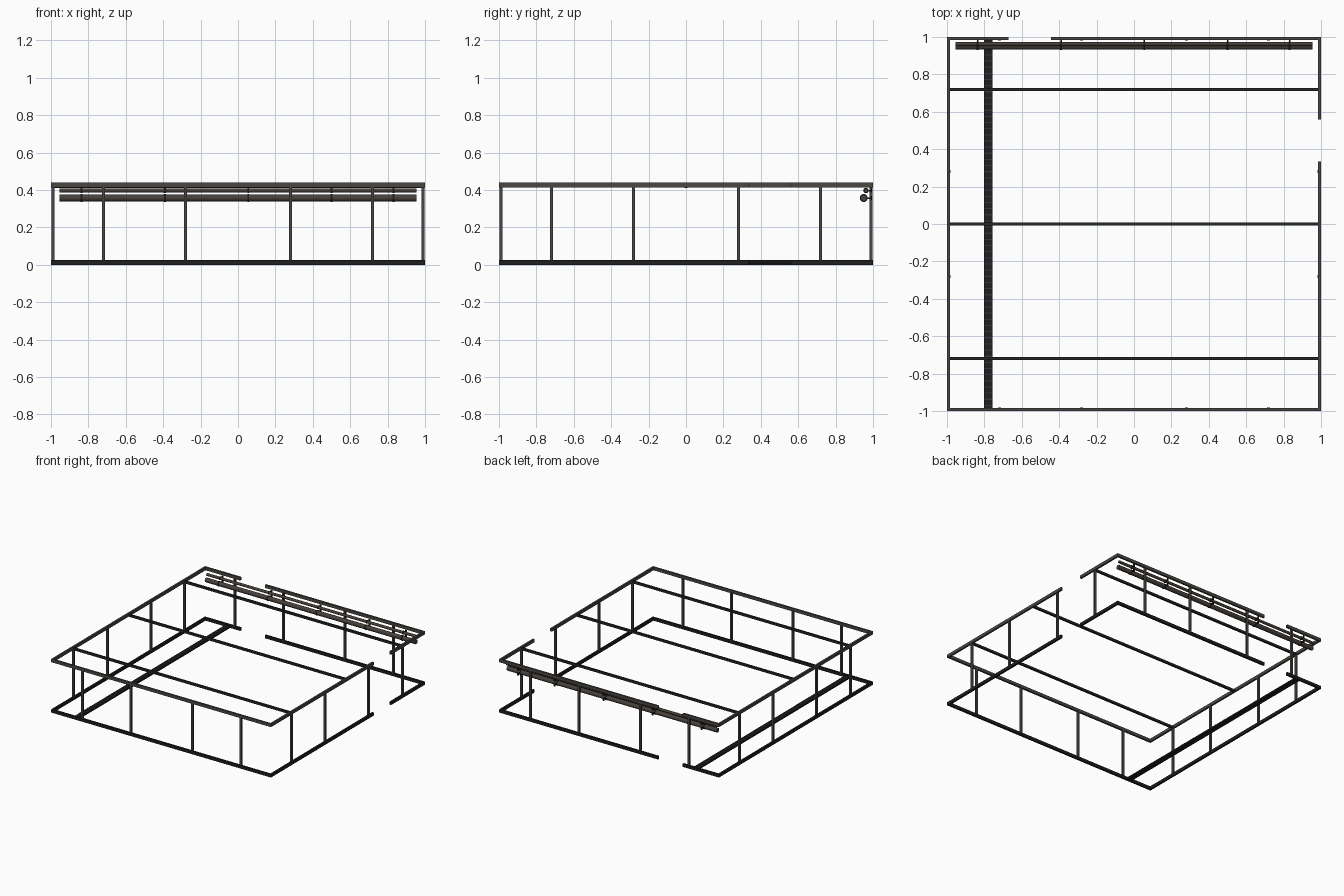
import bpy, math

if "Cube" in bpy.data.objects:
    bpy.data.objects.remove(bpy.data.objects["Cube"])

def mat(name, c):
    m = bpy.data.materials.new(name)
    m.diffuse_color = (*c, 1)
    m.use_nodes = True
    m.node_tree.nodes["Principled BSDF"].inputs["Base Color"].default_value = m.diffuse_color
    return m

STEEL = mat("warm grey steel", (0.068, 0.064, 0.056))
DARK = mat("near black steel", (0.013, 0.013, 0.014))
BEAM = mat("dark grey green", (0.017, 0.020, 0.019))
PIPE = mat("brown grey pipe", (0.062, 0.052, 0.043))
RIB = mat("grey green slat", (0.035, 0.042, 0.038))

def box(name, x, y, z, m):
    """Box from three (min, max) ranges."""
    bpy.ops.mesh.primitive_cube_add(size=1, location=[sum(r) / 2 for r in (x, y, z)])
    o = bpy.context.object
    o.name = name
    o.scale = [r[1] - r[0] for r in (x, y, z)]
    bpy.ops.object.transform_apply(location=False, rotation=False, scale=True)
    o.data.materials.append(m)
    return o

def rod_x(name, x, y, z, r, m):
    """Round bar along x."""
    bpy.ops.mesh.primitive_cylinder_add(vertices=20, radius=r, depth=x[1] - x[0],
        location=(sum(x) / 2, y, z), rotation=(0, math.pi / 2, 0))
    o = bpy.context.object
    o.name = name
    o.data.materials.append(m)
    bpy.ops.object.shade_smooth_by_angle()
    return o

T = 0.985                      # inner face of the rails
POSTS = (-0.72, -0.28, 0.28, 0.72)

# upper and lower perimeter rails, with door gaps at the back and on the right
for level, z, m in (("lower", (0, 0.025), DARK), ("upper", (0.414, 0.439), STEEL)):
    box(level + "_rail_front", (-1, 1), (-1, -T), z, m)
    box(level + "_rail_back_short", (-1, -0.67), (T, 1), z, m)
    box(level + "_rail_back_long", (-0.445, 1), (T, 1), z, m)
    box(level + "_rail_left", (-1, -T), (-T, T), z, m)
    box(level + "_rail_right_long", (T, 1), (-T, 0.335), z, m)
    box(level + "_rail_right_short", (T, 1), (0.56, T), z, m)

# posts on all four sides
h = 0.008
for p in POSTS:
    for s in (-1, 1):
        a, b = sorted((s * 0.997, s * 0.981))
        box("post_front_back", (p - h, p + h), (a, b), (0.02, 0.42), STEEL)
        box("post_side", (a, b), (p - h, p + h), (0.02, 0.42), STEEL)

# ceiling cross beams
for y in (-0.72, 0, 0.72):
    box("cross_beam", (-0.99, 0.99), (y - h, y + h), (0.411, 0.429), BEAM)

# floor grating channel with slats
box("floor_channel", (-0.802, -0.756), (-T, T), (0.004, 0.016), DARK)
n = 60
for i in range(n):
    y = -0.97 + 1.94 * i / (n - 1)
    box("channel_slat", (-0.80, -0.758), (y - 0.003, y + 0.003), (0.012, 0.019), RIB)

# two pipes along the back wall, with clamps and arms
for name, y, z, r in (("large_pipe", 0.950, 0.357, 0.018), ("small_pipe", 0.962, 0.397, 0.011)):
    rod_x(name, (-0.955, 0.955), y, z, r, PIPE)
    for x in (-0.836, -0.39, 0.055, 0.5, 0.832):
        rod_x(name + "_clamp", (x - 0.005, x + 0.005), y, z, r + 0.003, DARK)
        box(name + "_arm", (x - 0.004, x + 0.004), (y, 0.993), (z - 0.004, z + 0.004), DARK)
        box(name + "_foot", (x - 0.006, x + 0.006), (0.989, 0.995), (z - 0.01, z + 0.01), DARK)
